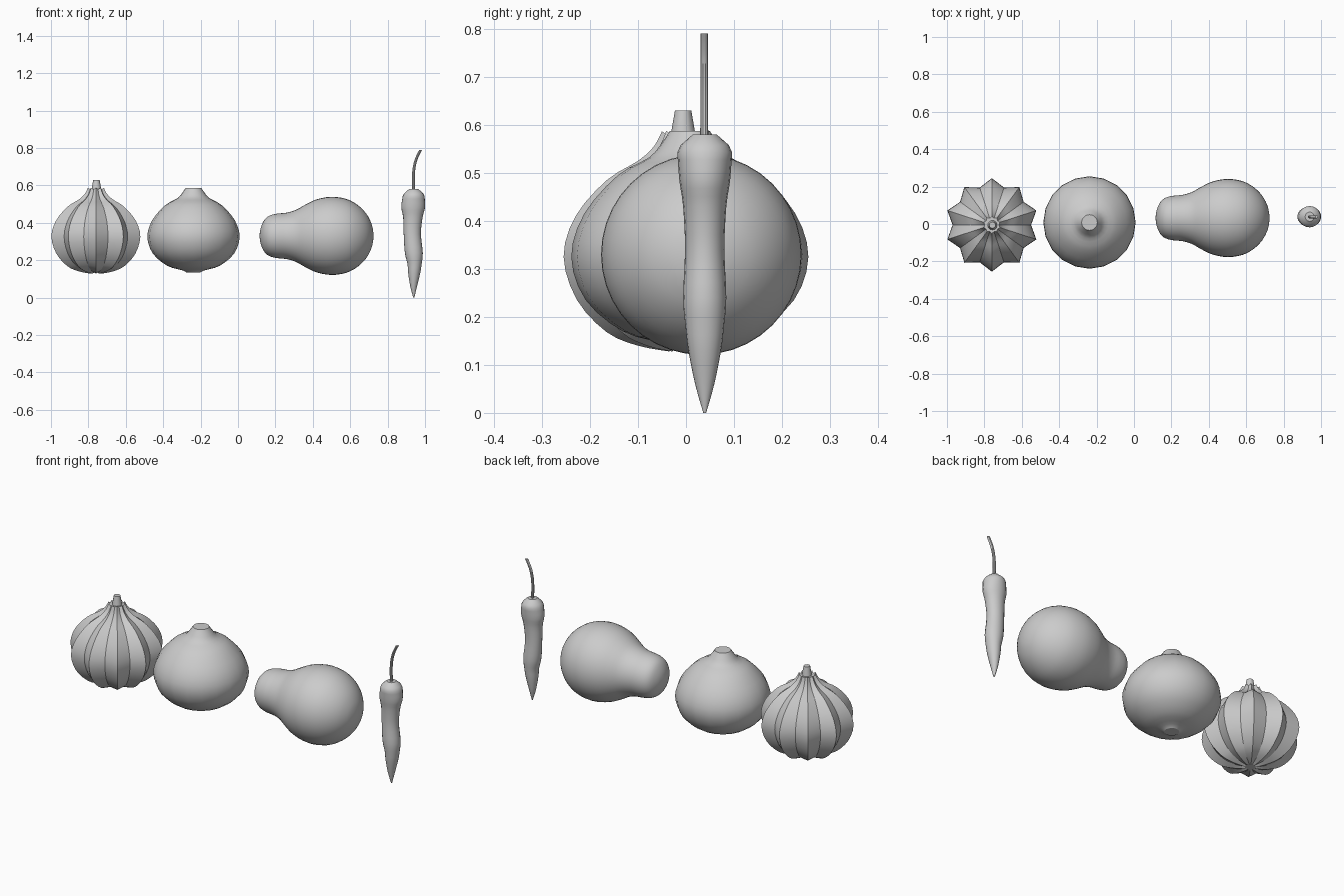
import bpy, bmesh, math
from mathutils import Matrix

if "Cube" in bpy.data.objects:
    bpy.data.objects.remove(bpy.data.objects["Cube"])


def smooth_rows(rows, sub=3):
    """Catmull-Rom resampling of a short list of control rows."""
    out = []
    for i in range(len(rows) - 1):
        a, b, c, d = (rows[max(0, min(len(rows) - 1, i + k))] for k in (-1, 0, 1, 2))
        for s in range(sub):
            t = s / sub
            out.append([0.5 * (2 * q + (r - p) * t + (2 * p - 5 * q + 4 * r - w) * t * t
                               + (3 * q - p - 3 * r + w) * t ** 3)
                        for p, q, r, w in zip(a, b, c, d)])
    return out + [list(rows[-1])]


def loft(name, rings, matrix=Matrix(), angle=30):
    """Skin a list of equal-length point rings and cap both ends."""
    bm = bmesh.new()
    loops = [[bm.verts.new(p) for p in ring] for ring in rings]
    n = len(loops[0])
    for lo, hi in zip(loops, loops[1:]):
        for j in range(n):
            bm.faces.new((lo[j], lo[(j + 1) % n], hi[(j + 1) % n], hi[j]))
    bm.faces.new(loops[0])
    bm.faces.new(loops[-1])
    bmesh.ops.recalc_face_normals(bm, faces=bm.faces)
    bm.transform(matrix)
    mesh = bpy.data.meshes.new(name)
    bm.to_mesh(mesh)
    bm.free()
    obj = bpy.data.objects.new(name, mesh)
    bpy.context.collection.objects.link(obj)
    bpy.ops.object.select_all(action='DESELECT')
    obj.select_set(True)
    bpy.context.view_layer.objects.active = obj
    bpy.ops.object.shade_smooth_by_angle(angle=math.radians(angle))
    return obj


def ring(z, r, n, cx=0, cy=0, ry=None, notch=1.0, squash=1.0, mid=0.33):
    """Ring of n points; every second point can be drawn inward as a groove."""
    pts = []
    for j in range(n):
        a = math.pi / 2 + 2 * math.pi * j / n
        k, s = (notch, squash) if j % 2 else (1, 1)
        pts.append((cx + r * k * math.cos(a), cy + (ry or r) * k * math.sin(a),
                    mid + (z - mid) * s))
    return pts


# Ribbed pumpkin: ten sharp lobes
ribbed = smooth_rows([(.128, .03), (.14, .095), (.168, .16), (.235, .222), (.325, .25),
                      (.41, .225), (.485, .16), (.525, .095), (.555, .062), (.587, .045)])
loft("ribbed_pumpkin", [ring(z, r, 20, notch=.84, squash=.97) for z, r in ribbed],
     Matrix.Translation((-.76, -.005, 0)))
loft("pumpkin_stem", [ring(.56, .028, 12), ring(.59, .024, 12), ring(.63, .017, 12)],
     Matrix.Translation((-.757, -.006, 0)))

# Plain round pumpkin with a flat button top
plain = smooth_rows([(.135, .038), (.146, .06), (.17, .14), (.235, .217), (.325, .247),
                     (.415, .22), (.495, .15), (.532, .085), (.563, .058), (.587, .042)])
loft("round_pumpkin", [ring(z, r, 20) for z, r in plain],
     Matrix.Translation((-.238, .008, 0)))

# Squash lying along x
squash = smooth_rows([(.115, .004), (.122, .045), (.142, .087), (.17, .109), (.21, .119),
                      (.26, .124), (.31, .139), (.36, .167), (.42, .195), (.5, .209),
                      (.58, .197), (.64, .165), (.685, .12), (.712, .07), (.722, .03),
                      (.724, .004)])
lay_down = Matrix.Translation((0, .032, .33)) @ Matrix.Rotation(math.pi / 2, 4, 'Y')
loft("squash", [ring(x, r, 40) for x, r in squash], lay_down)

# Chili pepper body: z, centre x, x radius, y radius
chili = smooth_rows([(0, .94, .003, .003), (.06, .939, .018, .02), (.13, .942, .032, .034),
                     (.18, .944, .038, .04), (.24, .94, .048, .045), (.34, .932, .046, .041),
                     (.43, .935, .052, .045), (.485, .937, .064, .053), (.543, .939, .058, .057)])
chili += [[.558, .939, .05, .05], [.572, .939, .035, .034], [.58, .939, .024, .025]]
loft("chili_pepper", [ring(z, rx, 20, cx, .039, ry) for z, cx, rx, ry in chili])

# Chili stem curving to the right
stem = smooth_rows([(.57, .94, .0085), (.64, .938, .008), (.69, .941, .008),
                    (.735, .951, .008), (.768, .965, .008), (.79, .977, .008)])
loft("chili_stem", [ring(z, r, 10, x, .038) for z, x, r in stem])
